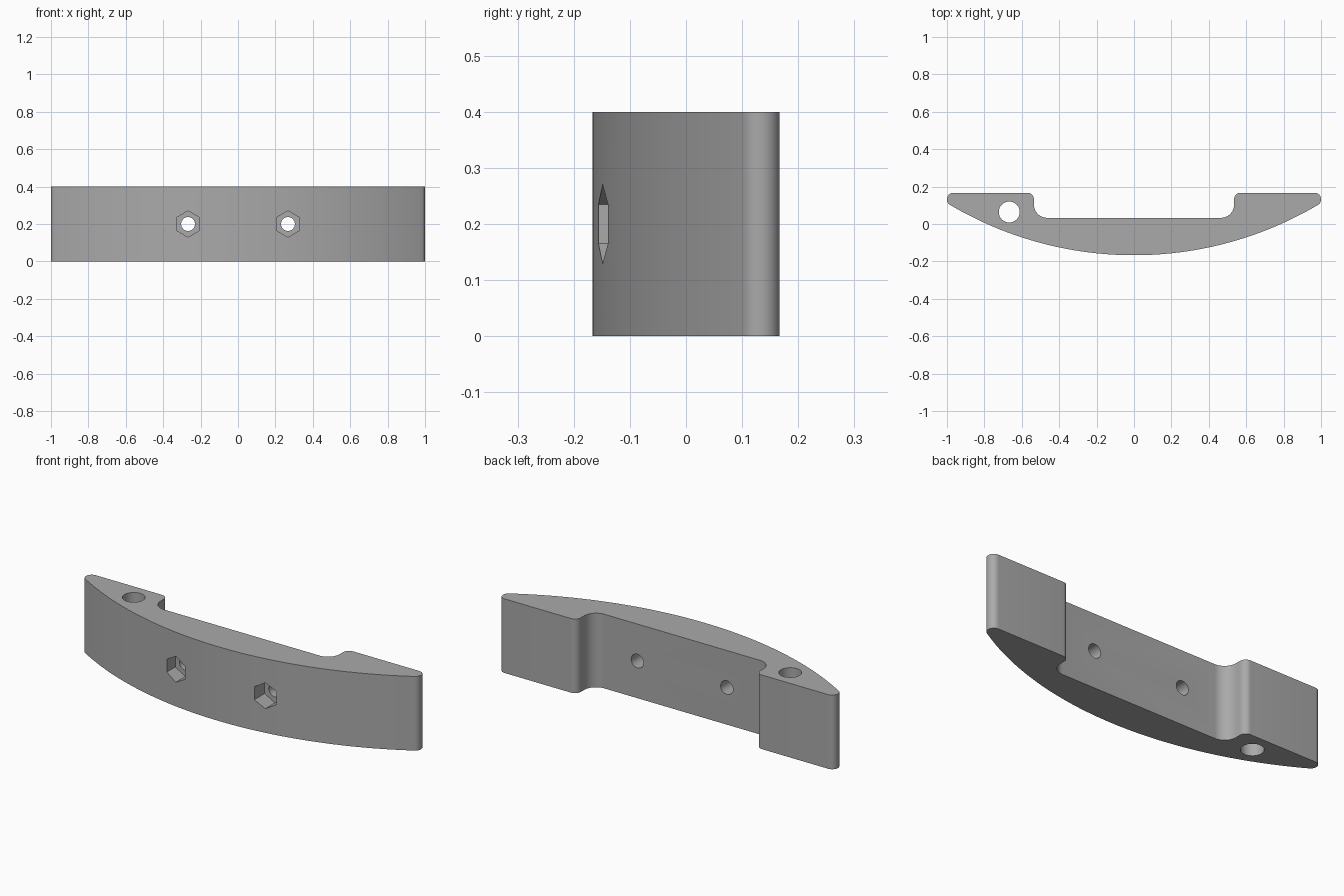
import bpy, bmesh, math
from mathutils import Vector, Matrix

if "Cube" in bpy.data.objects:
    bpy.data.objects.remove(bpy.data.objects["Cube"])

HEIGHT, BACK, FRONT, FLOOR = 0.4, 0.167, -0.167, 0.033
NOTCH, ARC_R = 0.535, 1.932

grey = bpy.data.materials.new("plain grey")
grey.use_nodes = True
grey.diffuse_color = (0.4, 0.4, 0.4, 1)
grey.node_tree.nodes["Principled BSDF"].inputs["Base Color"].default_value = grey.diffuse_color


def bow(x):
    """Depth of the curved front at x."""
    return FRONT + ARC_R - math.sqrt(ARC_R ** 2 - x * x)


def fillet(before, corner, after, radius, steps=8):
    """Points of a rounded corner."""
    corner = Vector(corner)
    a = (Vector(before) - corner).normalized()
    b = (Vector(after) - corner).normalized()
    half_angle = a.angle(b) / 2
    centre = corner + (a + b).normalized() * (radius / math.sin(half_angle))
    reach = radius / math.tan(half_angle)
    start, end = corner + a * reach - centre, corner + b * reach - centre
    return [centre + start.lerp(end, i / steps).normalized() * radius
            for i in range(steps + 1)]


def new_object(name, bm):
    bmesh.ops.recalc_face_normals(bm, faces=bm.faces[:])
    mesh = bpy.data.meshes.new(name)
    bm.to_mesh(mesh)
    bm.free()
    mesh.materials.append(grey)
    obj = bpy.data.objects.new(name, mesh)
    bpy.context.collection.objects.link(obj)
    return obj


def cutter(name, sides, radius, depth, matrix):
    bm = bmesh.new()
    bmesh.ops.create_cone(bm, cap_ends=True, segments=sides, radius1=radius,
                          radius2=radius, depth=depth, matrix=matrix)
    obj = new_object(name, bm)
    obj.hide_render = True
    return obj


# Left half of the outline, from the notch floor round to the front
tip = (1, bow(1))
half = fillet((0, FLOOR), (NOTCH, FLOOR), (NOTCH, BACK), 0.07)
half += fillet((NOTCH, FLOOR), (NOTCH, BACK), (1, BACK), 0.035)
half += fillet((NOTCH, BACK), (1, BACK), tip, 0.034)
half += fillet((1, BACK), tip, (0.96, bow(0.96)), 0.034)
half += [Vector((x, bow(x))) for x in (0.96 * (1 - i / 24) for i in range(25))]
outline = half + [Vector((-p.x, p.y)) for p in reversed(half[:-1])]

# Curved block
bm = bmesh.new()
rings = [[bm.verts.new((p.x, p.y, z)) for p in outline] for z in (0, HEIGHT)]
for ring in rings:
    bm.faces.new(ring)
for i in range(len(outline)):
    bm.faces.new((rings[0][i - 1], rings[0][i], rings[1][i], rings[1][i - 1]))
block = new_object("curved_block", bm)

# Upright pin hole, bolt holes and hexagonal nut pockets
cutters = [cutter("pin_hole_cutter", 40, 0.056, 1, Matrix.Translation((-0.667, 0.064, 0.2)))]
turn = Matrix.Rotation(math.pi / 2, 4, "X")
for side, x in (("right", -0.267), ("left", 0.267)):
    cutters.append(cutter(side + "_bolt_hole_cutter", 32, 0.037, 1,
                          Matrix.Translation((x, 0, 0.2)) @ turn))
    cutters.append(cutter(side + "_nut_pocket_cutter", 6, 0.07, 0.2,
                          Matrix.Translation((x, -0.167, 0.2)) @ turn))

for obj in cutters:
    mod = block.modifiers.new(obj.name, "BOOLEAN")
    mod.operation, mod.solver, mod.object = "DIFFERENCE", "EXACT", obj
bpy.context.view_layer.objects.active = block
for mod in list(block.modifiers):
    bpy.ops.object.modifier_apply(modifier=mod.name)
for obj in cutters:
    bpy.data.objects.remove(obj)

bpy.ops.object.select_all(action="DESELECT")
block.select_set(True)
bpy.ops.object.shade_smooth_by_angle(angle=math.radians(30))
